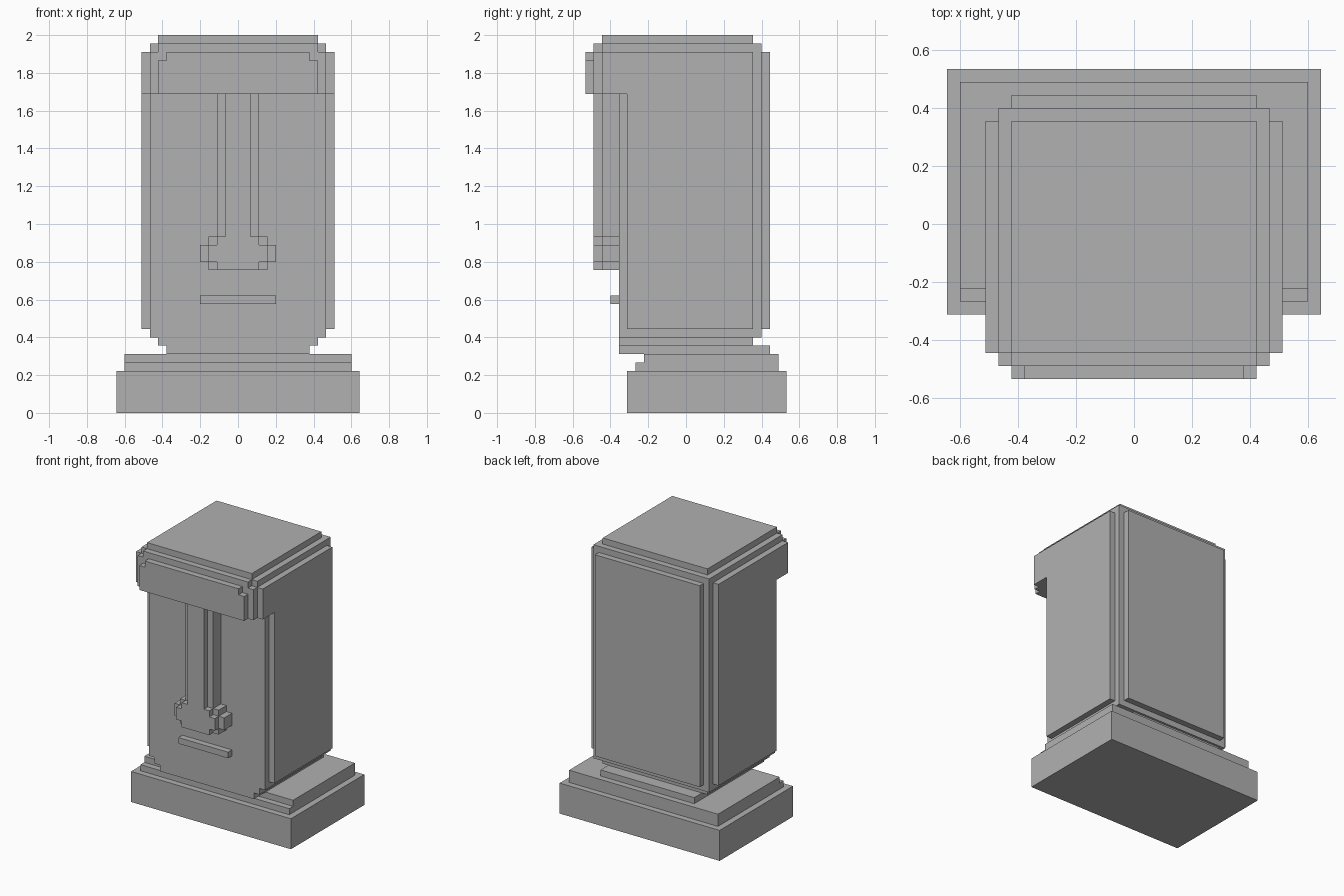
import bpy
import bmesh
from mathutils import Vector

if "Cube" in bpy.data.objects:
    bpy.data.objects.remove(bpy.data.objects["Cube"], do_unlink=True)

UNIT = 2 / 45  # one block of the stepped stone

stone = bpy.data.materials.new("grey stone")
stone.use_nodes = True
grey = (0.44, 0.44, 0.44, 1)
stone.diffuse_color = grey
shader = next(n for n in stone.node_tree.nodes if n.type == "BSDF_PRINCIPLED")
shader.inputs["Base Color"].default_value = grey


def part(name, *blocks):
    """Blocks are (half width, front, back, bottom, top), centred on x = 0."""
    bm = bmesh.new()
    for half, front, back, low, high in blocks:
        size = Vector((2 * half, back - front, high - low)) * UNIT
        mid = Vector((0, (front + back) / 2, (low + high) / 2)) * UNIT
        for v in bmesh.ops.create_cube(bm, size=1)["verts"]:
            v.co = v.co * size + mid
    mesh = bpy.data.meshes.new(name)
    bm.to_mesh(mesh)
    bm.free()
    mesh.materials.append(stone)
    obj = bpy.data.objects.new(name, mesh)
    bpy.context.collection.objects.link(obj)
    return obj


# Stepped plinth
part("plinth", (14.5, -7, 12, 0, 5))
part("plinth_step", (13.5, -6, 11, 5, 6), (13.5, -5, 11, 6, 7))

# Neck, widening upward
part("neck", (8.5, -8, 10, 7, 8), (9.5, -8, 8, 8, 9))

# Head core with raised side and back panels
part("head", (10.5, -8, 9, 9, 44))
part("side_panels", (11.5, -7, 8, 10, 43))
part("back_panel", (9.5, 8, 10, 10, 43))
part("crown", (9.5, -10, 8, 44, 45))

# Overhanging brow in stepped layers
part("brow",
     (11.5, -10, -7, 38, 43),
     (10.5, -10, -8, 43, 44),
     (10.5, -11, -10, 38, 43),
     (9.5, -11, -10, 43, 44))
part("brow_plate", (9.5, -12, -11, 38, 42), (8.5, -12, -11, 42, 43))

# Long nose with rounded tip and nostrils
part("nose_bridge", (2.5, -10, -8, 21, 38), (1.5, -11, -10, 21, 38))
part("nose_tip",
     (3.5, -10, -8, 17, 21),
     (4.5, -10, -8, 18, 20),
     (2.5, -11, -10, 17, 21),
     (3.5, -11, -10, 18, 20))

# Mouth ridge
part("mouth", (4.5, -9, -8, 13, 14))
